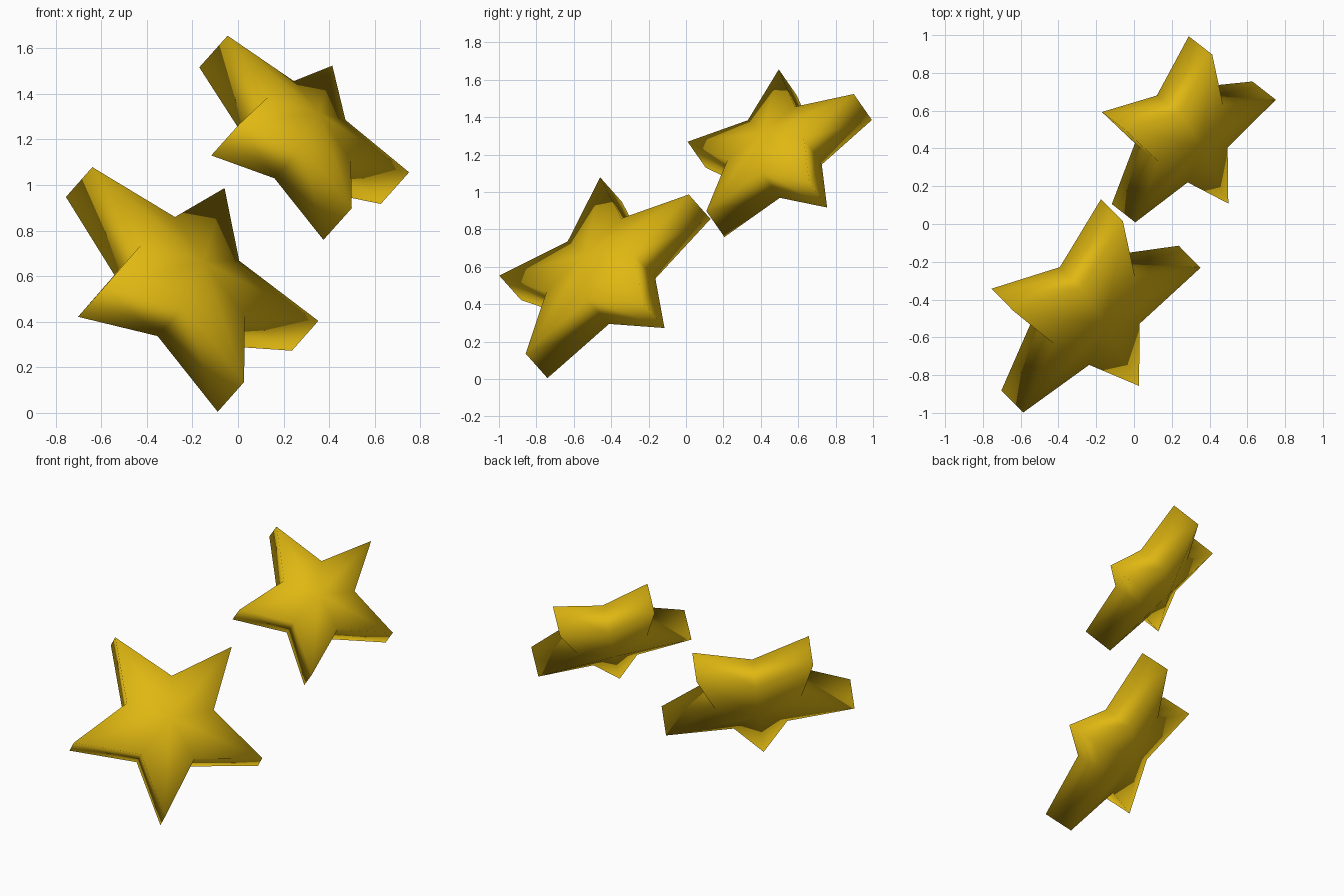
import bpy, bmesh, math
from mathutils import Vector, Matrix

if "Cube" in bpy.data.objects:
    bpy.data.objects.remove(bpy.data.objects["Cube"])

gold = bpy.data.materials.new("golden_yellow")
gold.diffuse_color = (0.745, 0.479, 0.006, 1.0)
gold.use_nodes = True
gold.node_tree.nodes["Principled BSDF"].inputs["Base Color"].default_value = gold.diffuse_color


def make_star(name, centre, normal, tip_dir, radius, inner=0.46, half=0.105, bulge=0.055):
    """Thick five-pointed star with a slightly raised middle on both faces."""
    bm = bmesh.new()
    rims = []
    for side in (1, -1):
        rim = []
        for i in range(10):
            r = radius if i % 2 == 0 else radius * inner
            a = i * math.pi / 5
            rim.append(bm.verts.new((r * math.cos(a), r * math.sin(a), side * half)))
        hub = bm.verts.new((0, 0, side * (half + bulge)))
        for i in range(10):
            bm.faces.new((hub, rim[i], rim[(i + 1) % 10]))
        rims.append(rim)
    # side walls
    front, back = rims
    for i in range(10):
        j = (i + 1) % 10
        bm.faces.new((front[i], back[i], back[j], front[j]))
    bmesh.ops.recalc_face_normals(bm, faces=bm.faces)
    for f in bm.faces:
        f.smooth = True

    # tilt so the face looks along the normal and one tip along tip_dir
    z = Vector(normal).normalized()
    x = Vector(tip_dir)
    x = (x - z * x.dot(z)).normalized()
    y = z.cross(x)
    rot = Matrix((x, y, z)).transposed().to_4x4()
    bm.transform(Matrix.Translation(centre) @ rot)

    mesh = bpy.data.meshes.new(name)
    bm.to_mesh(mesh)
    bm.free()
    mesh.materials.append(gold)
    obj = bpy.data.objects.new(name, mesh)
    bpy.context.collection.objects.link(obj)
    return obj


make_star("large_star", (-0.239, -0.448, 0.566), (0.551, -0.554, 0.623),
          (-0.459, 0.047, 0.448), 0.642)
make_star("small_star", (0.263, 0.482, 1.211), (0.59, -0.46, 0.66),
          (-0.364, 0.058, 0.379), 0.531)
